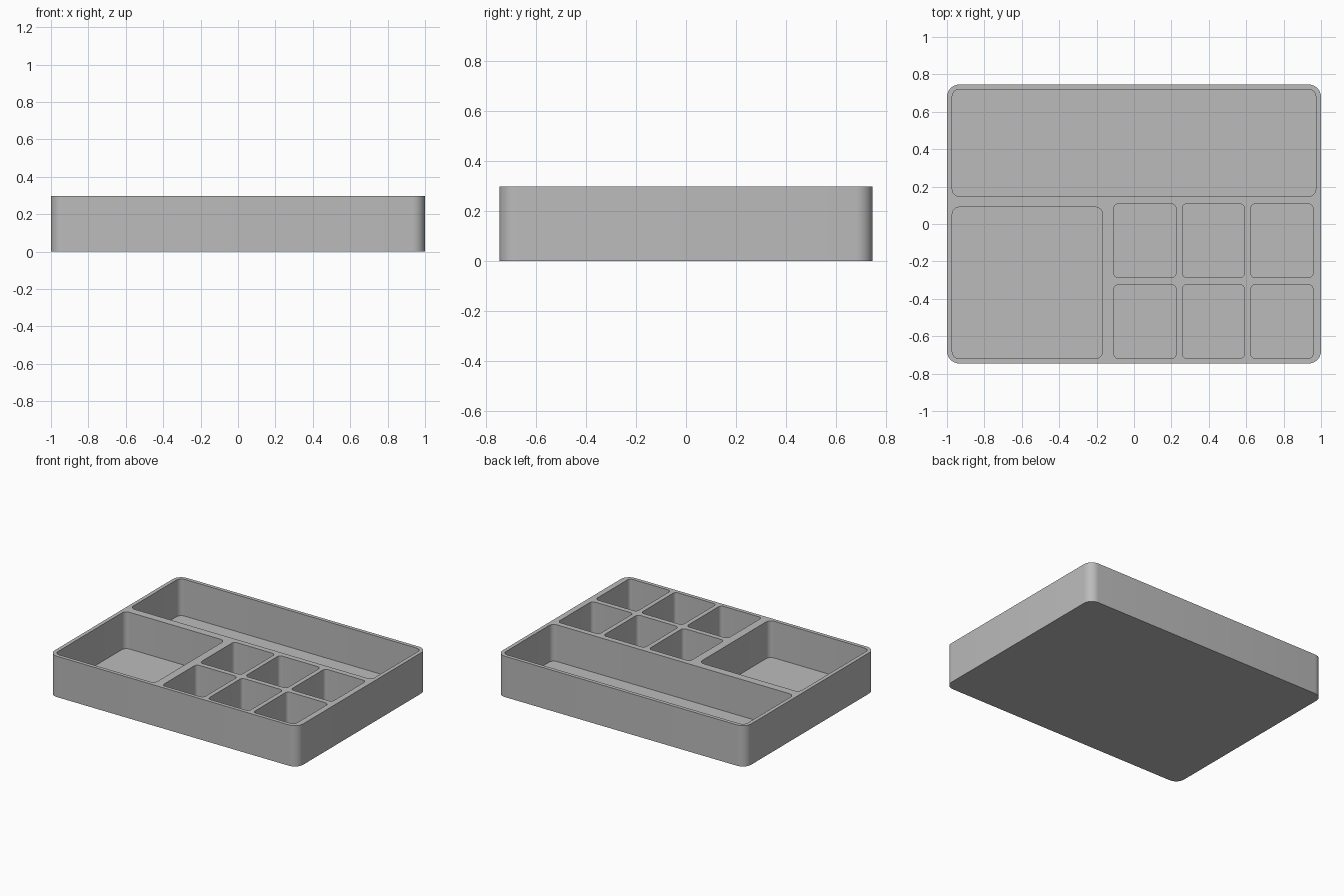
import bpy
import bmesh
from math import cos, sin, pi

cube = bpy.data.objects.get("Cube")
if cube:
    bpy.data.objects.remove(cube, do_unlink=True)

HEIGHT = 0.297
FLOOR = 0.03

grey = bpy.data.materials.new("plain grey")
grey.use_nodes = True
colour = (0.5, 0.5, 0.5, 1)
grey.diffuse_color = colour
grey.node_tree.nodes["Principled BSDF"].inputs["Base Color"].default_value = colour


def add_rounded_block(bm, x0, x1, y0, y1, z0, z1, radius, steps=8):
    """Add a closed box with rounded vertical corners."""
    corners = [(x1 - radius, y1 - radius), (x0 + radius, y1 - radius),
               (x0 + radius, y0 + radius), (x1 - radius, y0 + radius)]
    outline = []
    for quarter, (cx, cy) in enumerate(corners):
        for i in range(steps + 1):
            a = (quarter + i / steps) * pi / 2
            outline.append((cx + radius * cos(a), cy + radius * sin(a)))
    low = [bm.verts.new((x, y, z0)) for x, y in outline]
    high = [bm.verts.new((x, y, z1)) for x, y in outline]
    bm.faces.new(reversed(low))
    bm.faces.new(high)
    n = len(outline)
    for i in range(n):
        j = (i + 1) % n
        bm.faces.new((low[i], low[j], high[j], high[i]))


def make_object(name, bm):
    mesh = bpy.data.meshes.new(name)
    bm.to_mesh(mesh)
    bm.free()
    mesh.materials.append(grey)
    obj = bpy.data.objects.new(name, mesh)
    bpy.context.collection.objects.link(obj)
    return obj


# Solid tray body
bm = bmesh.new()
add_rounded_block(bm, -1, 1, -0.746, 0.746, 0, HEIGHT, 0.067)
tray = make_object("organizer_tray", bm)

# Compartments: long back one, large front one, and a grid of six small ones
bm = bmesh.new()


def pocket(x0, x1, y0, y1, radius):
    add_rounded_block(bm, x0, x1, y0, y1, FLOOR, HEIGHT + 0.1, radius)


pocket(-0.972, 0.972, 0.148, 0.719, 0.038)
pocket(-0.972, -0.168, -0.719, 0.09, 0.038)
for column in range(3):
    for row in range(2):
        x = -0.108 + column * 0.366
        y = -0.719 + row * 0.432
        pocket(x, x + 0.333, y, y + 0.395, 0.026)
cutter = make_object("compartment_cutter", bm)
cutter.hide_render = True

# Carve the compartments out of the body
cut = tray.modifiers.new("compartments", "BOOLEAN")
cut.operation = "DIFFERENCE"
cut.solver = "EXACT"
cut.object = cutter
bpy.ops.object.select_all(action="DESELECT")
bpy.context.view_layer.objects.active = tray
tray.select_set(True)
bpy.ops.object.modifier_apply(modifier=cut.name)
bpy.data.objects.remove(cutter, do_unlink=True)

# Smooth corners, crisp rims
bpy.ops.object.shade_smooth_by_angle(angle=pi / 6)
